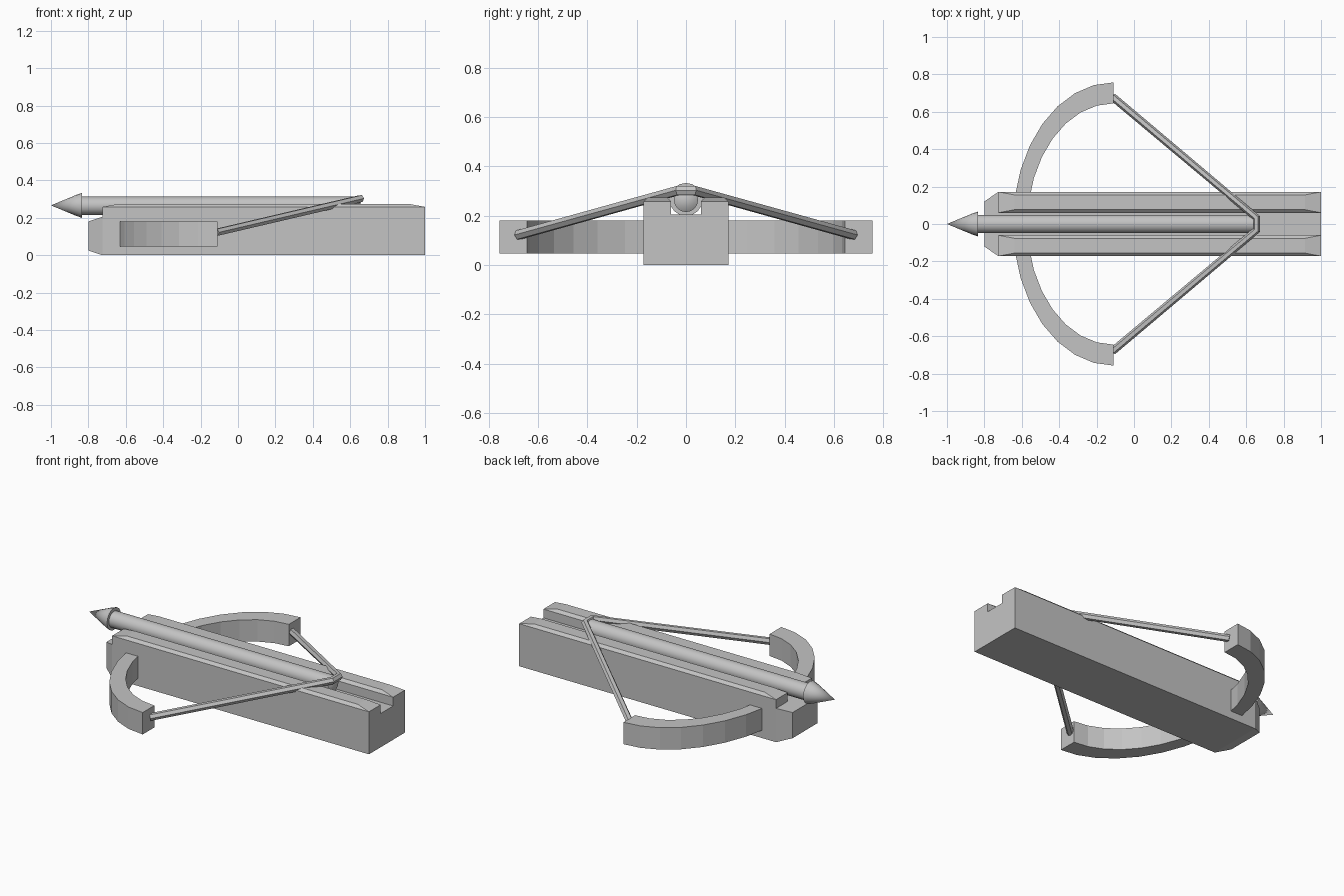
import bpy, bmesh, math
from mathutils import Vector

if "Cube" in bpy.data.objects:
    bpy.data.objects.remove(bpy.data.objects["Cube"], do_unlink=True)

GREY = (0.55, 0.55, 0.55, 1)
mat = bpy.data.materials.new("plain grey")
mat.use_nodes = True
mat.diffuse_color = GREY
mat.node_tree.nodes["Principled BSDF"].inputs["Base Color"].default_value = GREY


def finish(name, bm, smooth=False):
    """Turn a bmesh into a named, coloured object."""
    bmesh.ops.recalc_face_normals(bm, faces=bm.faces)
    mesh = bpy.data.meshes.new(name)
    bm.to_mesh(mesh)
    bm.free()
    mesh.materials.append(mat)
    obj = bpy.data.objects.new(name, mesh)
    bpy.context.scene.collection.objects.link(obj)
    if smooth:
        bpy.ops.object.select_all(action="DESELECT")
        obj.select_set(True)
        bpy.context.view_layer.objects.active = obj
        bpy.ops.object.shade_smooth_by_angle(angle=math.radians(35))
    return obj


def extrude(bm, faces, offset, scale=(1, 1, 1)):
    """Extrude faces, scale the new end about its centre; return the end faces."""
    geom = bmesh.ops.extrude_face_region(bm, geom=faces)["geom"]
    verts = [g for g in geom if isinstance(g, bmesh.types.BMVert)]
    lo = Vector([min(v.co[i] for v in verts) for i in range(3)])
    hi = Vector([max(v.co[i] for v in verts) for i in range(3)])
    mid = (lo + hi) / 2
    for v in verts:
        d = v.co - mid
        v.co = mid + Vector(d[i] * scale[i] for i in range(3)) + Vector(offset)
    return [g for g in geom if isinstance(g, bmesh.types.BMFace)]


# Stock: a box cut lengthwise in three, with a tapered nose and two raised rails
FRONT, BACK, HALF, GROOVE, FLOOR = -0.725, 1.0, 0.172, 0.06, 0.205
bm = bmesh.new()
bmesh.ops.create_cube(bm, size=1)
for v in bm.verts:
    v.co = ((FRONT + BACK) / 2 + v.co.x * (BACK - FRONT),
            v.co.y * 2 * HALF, (v.co.z + 0.5) * FLOOR)
for y in (-GROOVE, GROOVE):
    bmesh.ops.bisect_plane(bm, geom=bm.verts[:] + bm.edges[:] + bm.faces[:],
                           plane_co=(0, y, 0), plane_no=(0, 1, 0))
bmesh.ops.recalc_face_normals(bm, faces=bm.faces)
extrude(bm, [f for f in bm.faces if f.normal.x < -0.9], (-0.075, 0, 0), (1, 0.7, 0.76))
for side in (-1, 1):
    bm.normal_update()
    rail = [f for f in bm.faces if f.normal.z > 0.99
            and f.calc_center_median().y * side > GROOVE
            and f.calc_center_median().z > FLOOR - 0.01]
    rail = extrude(bm, rail, (0, 0, 0.053))
    extrude(bm, rail, (0, 0, 0.016), (0.9, 0.7, 1))
finish("stock", bm)

# Bow: a half-ellipse band, thickened upwards
CENTRE, STEPS = -0.11, 16
bm = bmesh.new()
rows = []
for i in range(STEPS + 1):
    a = math.pi * (0.5 - i / STEPS)
    rows.append([bm.verts.new((CENTRE - rx * math.cos(a), ry * math.sin(a), 0.047))
                 for rx, ry in ((0.537, 0.757), (0.46, 0.645))])
band = [bm.faces.new((p[0], p[1], q[1], q[0])) for p, q in zip(rows, rows[1:])]
extruded = bmesh.ops.extrude_face_region(bm, geom=band, use_keep_orig=True)["geom"]
bmesh.ops.translate(bm, vec=(0, 0, 0.133),
                    verts=[g for g in extruded if isinstance(g, bmesh.types.BMVert)])
finish("bow", bm)


def lathe(name, profile, height, sides=16):
    """Spin an (x, radius) profile around a lengthwise axis."""
    bm = bmesh.new()
    verts = [bm.verts.new((x, 0, height + r)) for x, r in profile]
    edges = [bm.edges.new(pair) for pair in zip(verts, verts[1:])]
    bmesh.ops.spin(bm, geom=verts + edges, cent=(0, 0, height), axis=(1, 0, 0),
                   angle=math.tau, steps=sides)
    bmesh.ops.remove_doubles(bm, verts=bm.verts, dist=0.0005)
    return finish(name, bm, smooth=True)


# Bolt: shaft and pointed head
lathe("bolt_shaft", [(-0.84, 0), (-0.84, 0.049), (0.64, 0.049), (0.653, 0.03), (0.657, 0)], 0.264)
lathe("bolt_head", [(-1, 0), (-0.865, 0.056), (-0.833, 0.067), (-0.833, 0)], 0.266)

# Bowstring: a round cord drawn back behind the bolt
curve = bpy.data.curves.new("bowstring_path", "CURVE")
curve.dimensions = "3D"
curve.bevel_depth = 0.021
curve.bevel_resolution = 1
curve.use_fill_caps = True
points = [(-0.115, 0.68, 0.122), (0.655, 0.033, 0.302),
          (0.655, -0.033, 0.302), (-0.115, -0.68, 0.122)]
spline = curve.splines.new("POLY")
spline.points.add(len(points) - 1)
for point, co in zip(spline.points, points):
    point.co = (*co, 1)
path = bpy.data.objects.new("bowstring_path", curve)
bpy.context.scene.collection.objects.link(path)
bpy.context.view_layer.update()
bm = bmesh.new()
bm.from_mesh(path.to_mesh())
path.to_mesh_clear()
bpy.data.objects.remove(path, do_unlink=True)
bmesh.ops.remove_doubles(bm, verts=bm.verts, dist=0.0005)
finish("bowstring", bm, smooth=True)
